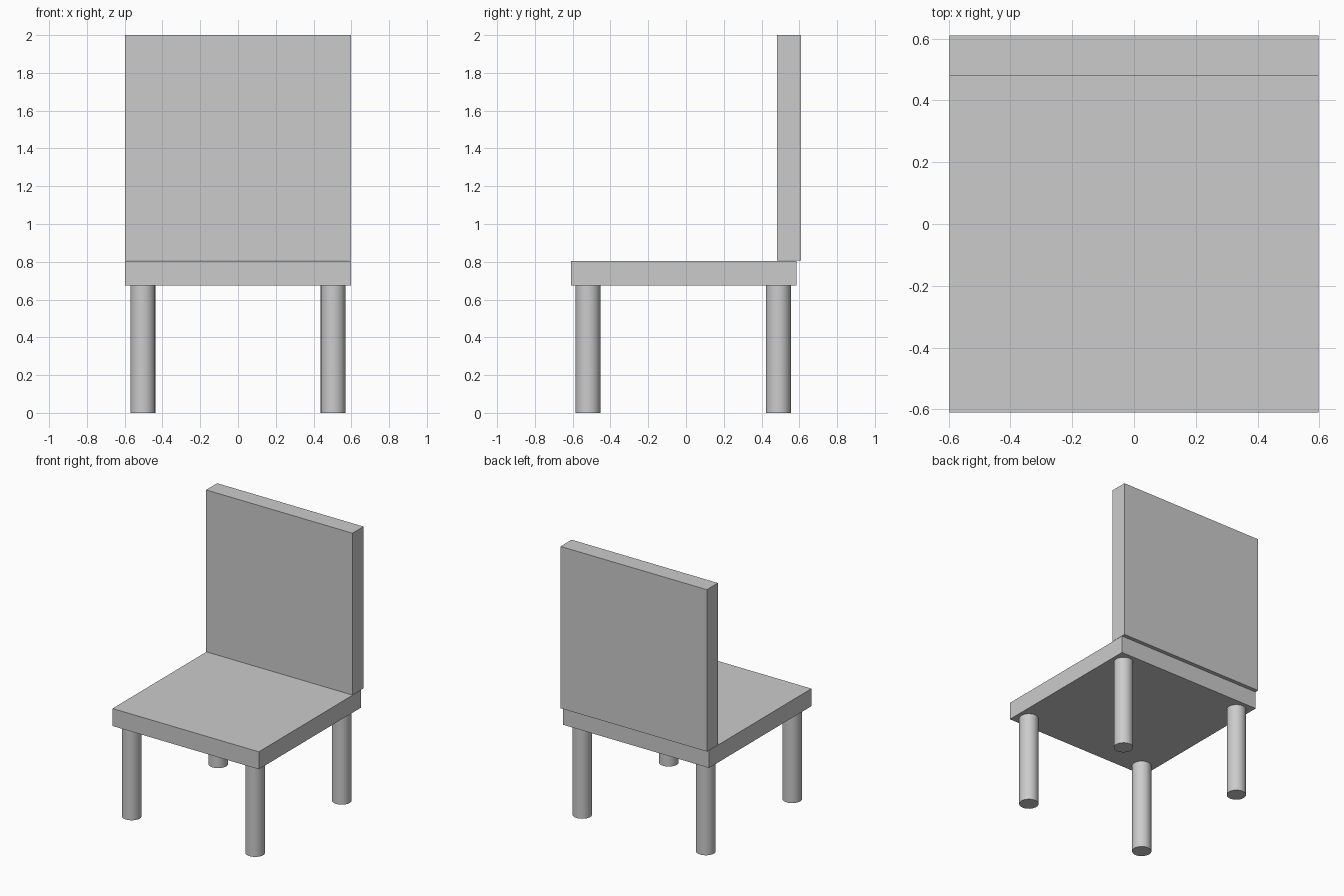
import bpy
import math

if "Cube" in bpy.data.objects:
    bpy.data.objects.remove(bpy.data.objects["Cube"])


def box(name, lo, hi):
    """Axis-aligned box between two corners."""
    centre = [(a + b) / 2 for a, b in zip(lo, hi)]
    bpy.ops.mesh.primitive_cube_add(size=1, location=centre)
    ob = bpy.context.object
    ob.name = name
    ob.scale = [b - a for a, b in zip(lo, hi)]
    bpy.ops.object.transform_apply(location=False, rotation=False, scale=True)
    return ob


HALF_W = 0.597
SEAT_BOTTOM, SEAT_TOP = 0.675, 0.804

# Square seat slab
box("seat", (-HALF_W, -0.61, SEAT_BOTTOM), (HALF_W, 0.584, SEAT_TOP))

# Backrest, standing on the seat and overhanging its rear edge slightly
box("backrest", (-HALF_W, 0.481, 0.806), (HALF_W, 0.61, 2.0))

# Four round legs
for row, y in (("front", -0.519), ("back", 0.489)):
    for side, x in (("left", -0.504), ("right", 0.504)):
        bpy.ops.mesh.primitive_cylinder_add(
            vertices=32, radius=0.066, depth=SEAT_BOTTOM,
            location=(x, y, SEAT_BOTTOM / 2))
        bpy.context.object.name = f"{row}_{side}_leg"
        bpy.ops.object.shade_smooth_by_angle(angle=math.radians(30))
